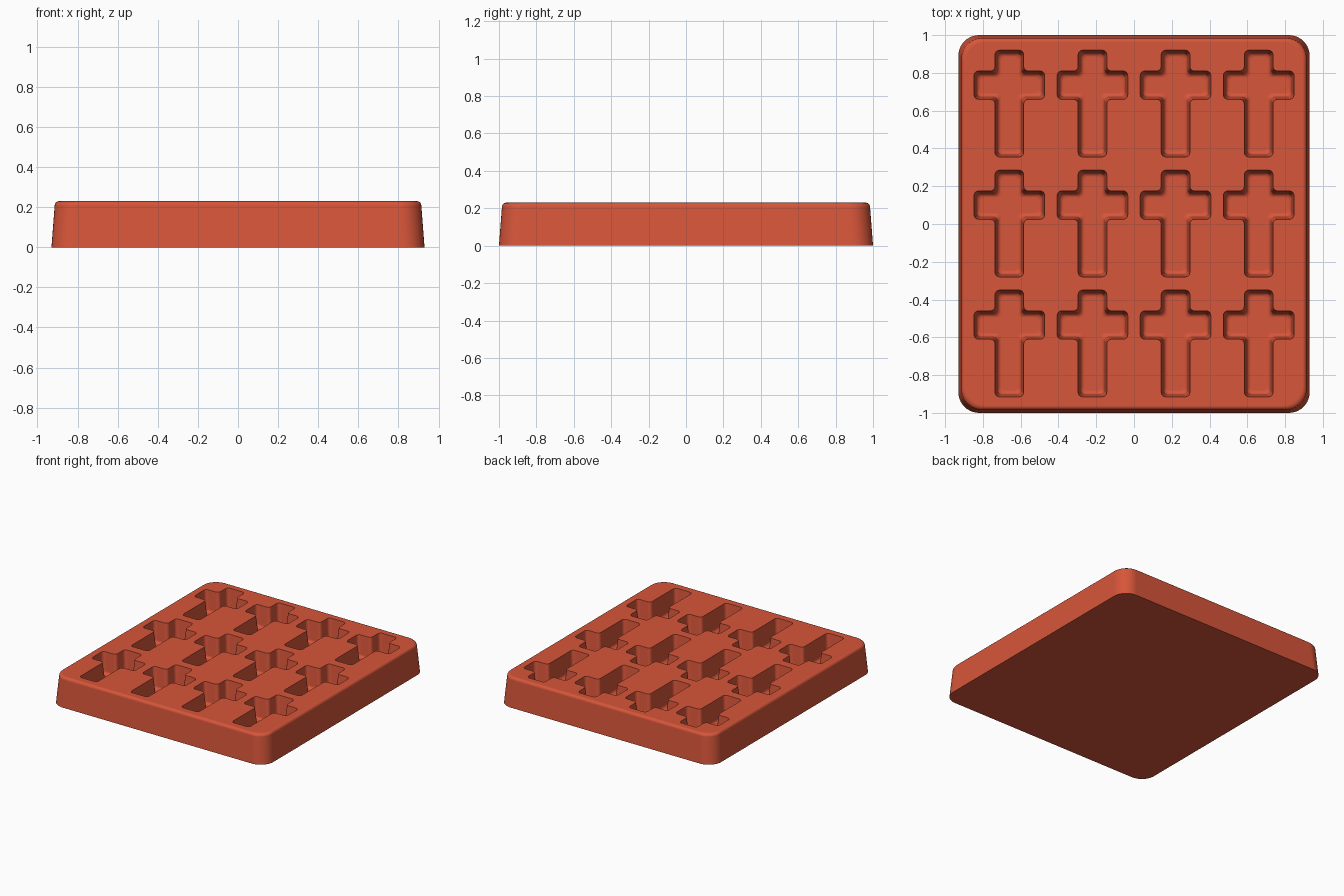
import bpy, bmesh, math
from mathutils import Vector

cube = bpy.data.objects.get("Cube")
if cube:
    bpy.data.objects.remove(cube, do_unlink=True)

HEIGHT, DEPTH = 0.23, 0.165

terracotta = bpy.data.materials.new("terracotta_red")
terracotta.use_nodes = True
colour = (0.68, 0.092, 0.042, 1)
terracotta.diffuse_color = colour
terracotta.node_tree.nodes["Principled BSDF"].inputs["Base Color"].default_value = colour


def rounded_loop(corners, inset, radius, steps):
    """Inset a counter-clockwise right-angled outline and round its corners."""
    points = []
    for i, corner in enumerate(corners):
        c = Vector(corner)
        d_in = (c - Vector(corners[i - 1])).normalized()
        d_out = (Vector(corners[(i + 1) % len(corners)]) - c).normalized()
        c += inset * (d_in.orthogonal() + d_out.orthogonal())
        centre = c + radius * (d_out - d_in)
        for s in range(steps + 1):
            t = math.pi / 2 * s / steps
            points.append(centre + radius * (d_in * math.sin(t) - d_out * math.cos(t)))
    return points


def loft(bm, corners, levels, radius, steps, centre=(0, 0)):
    """Stack (inset, z) rings from bottom to top and cap both ends."""
    rings = []
    for inset, z in levels:
        loop = rounded_loop(corners, inset, radius, steps)
        rings.append([bm.verts.new((p.x + centre[0], p.y + centre[1], z)) for p in loop])
    for low, high in zip(rings, rings[1:]):
        for i in range(len(low)):
            j = (i + 1) % len(low)
            bm.faces.new((low[i], low[j], high[j], high[i]))
    bm.faces.new(rings[0][::-1])
    bm.faces.new(rings[-1])


def make_object(name, bm):
    bmesh.ops.recalc_face_normals(bm, faces=bm.faces)
    mesh = bpy.data.meshes.new(name)
    bm.to_mesh(mesh)
    bm.free()
    mesh.materials.append(terracotta)
    obj = bpy.data.objects.new(name, mesh)
    bpy.context.collection.objects.link(obj)
    return obj


def fillet(inset, z, radius, up, steps=5):
    """Quarter-round levels between a wall at the inset and a cap at height z."""
    levels = []
    for s in range(steps + 1):
        t = math.pi / 2 * s / steps
        levels.append((inset + radius * (1 - math.cos(t)),
                       z - up * radius * (1 - math.sin(t))))
    return levels if up > 0 else levels[::-1]


# Tapered tray body with a rounded top rim
bm = bmesh.new()
outline = [(-0.93, -1), (0.93, -1), (0.93, 1), (-0.93, 1)]
loft(bm, outline, [(0, 0)] + fillet(0.016, HEIGHT, 0.022, 1), 0.11, 10)
mould = make_object("mould_tray", bm)

# Cross-shaped cavities: drafted walls with a rounded floor edge
arm, stem = 0.187, 0.076
bar_low, bar_high, foot, head = -0.06, 0.09, -0.365, 0.2
right_side = [(stem, foot), (stem, bar_low), (arm, bar_low),
              (arm, bar_high), (stem, bar_high), (stem, head)]
cross = right_side + [(-x, y) for x, y in reversed(right_side)]
floor = HEIGHT - DEPTH
levels = fillet(0.013, floor, 0.022, -1) + [(0, HEIGHT), (0, HEIGHT + 0.05)]
bm = bmesh.new()
for col in range(4):
    for row in range(3):
        centre = ((col - 1.5) * 0.44, 0.72 - row * 0.635)
        loft(bm, cross, levels, 0.024, 4, centre)
cutter = make_object("cavity_cutter", bm)
cutter.hide_render = True

# Cut the cavities, then drop the helper
bpy.ops.object.select_all(action='DESELECT')
bpy.context.view_layer.objects.active = mould
mould.select_set(True)
cut = mould.modifiers.new("cavities", 'BOOLEAN')
cut.operation = 'DIFFERENCE'
cut.solver = 'EXACT'
cut.object = cutter
bpy.ops.object.modifier_apply(modifier=cut.name)
bpy.data.objects.remove(cutter, do_unlink=True)

# Smooth fillets, crisp cavity lips and flat top
bpy.ops.object.shade_smooth_by_angle(angle=math.radians(35))
weighted = mould.modifiers.new("flat_top_normals", 'WEIGHTED_NORMAL')
weighted.keep_sharp = True
